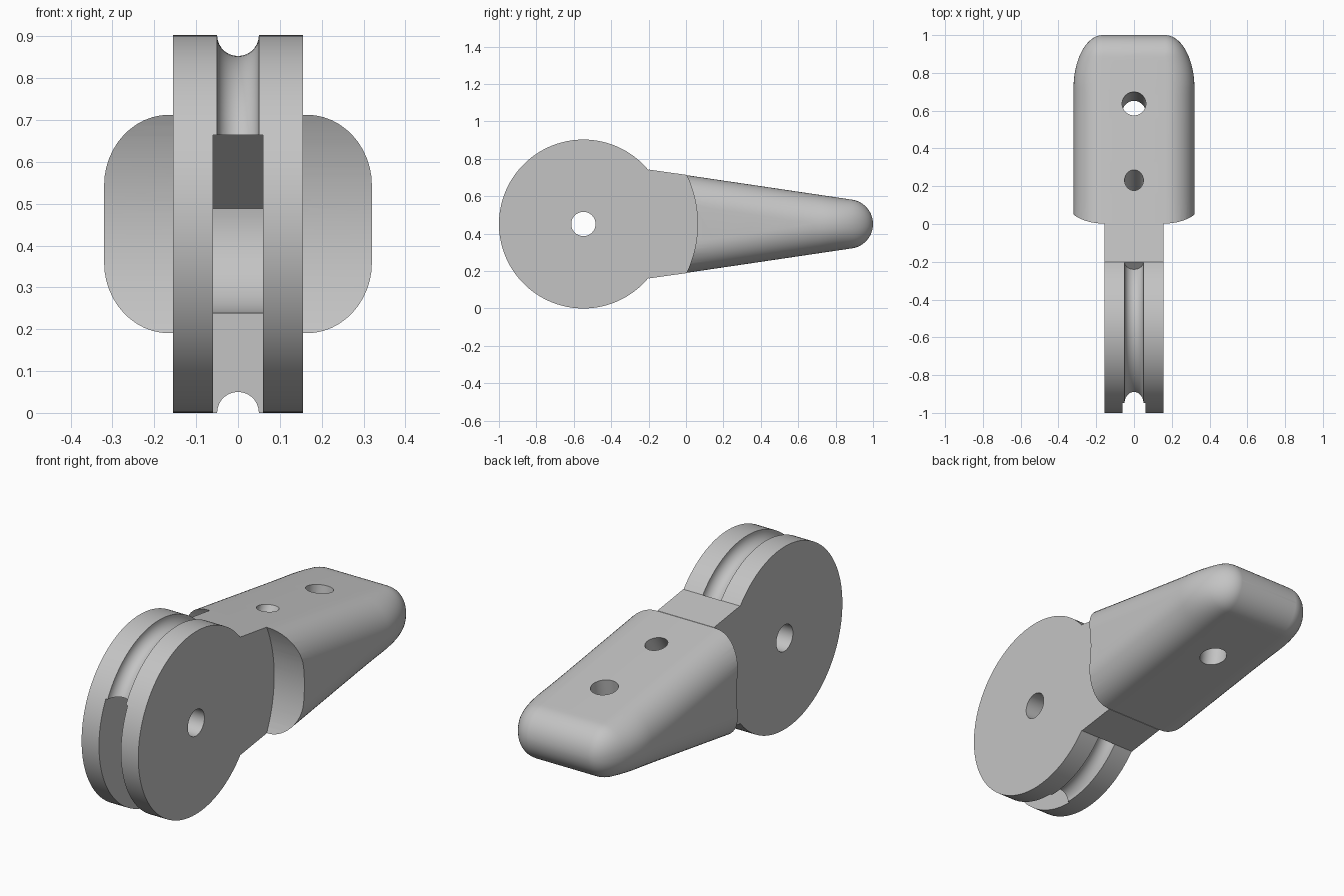
import bpy
import bmesh
from math import sin, cos, pi, radians, sqrt, atan2
from mathutils import Vector

if "Cube" in bpy.data.objects:
    bpy.data.objects.remove(bpy.data.objects["Cube"])

R = 0.4515                      # disc radius
PY, PZ = -1 + R, R              # pivot position
CLEAR = 0.61                    # radius of the scooped grip shoulder

grey = bpy.data.materials.new("plain_grey")
grey.use_nodes = True
grey.diffuse_color = (0.55, 0.55, 0.55, 1)
grey.node_tree.nodes["Principled BSDF"].inputs["Base Color"].default_value = (0.55, 0.55, 0.55, 1)


def loft(name, rings):
    """Skin a list of equal-length point rings and cap both ends."""
    bm = bmesh.new()
    rows = [[bm.verts.new(p) for p in ring] for ring in rings]
    n = len(rows[0])
    for a, b in zip(rows, rows[1:]):
        for i in range(n):
            j = (i + 1) % n
            bm.faces.new((a[i], a[j], b[j], b[i]))
    bm.faces.new(rows[0])
    bm.faces.new(rows[-1])
    bmesh.ops.recalc_face_normals(bm, faces=bm.faces)
    mesh = bpy.data.meshes.new(name)
    bm.to_mesh(mesh)
    bm.free()
    mesh.materials.append(grey)
    ob = bpy.data.objects.new(name, mesh)
    bpy.context.collection.objects.link(ob)
    return ob


def prism(name, outline, half):
    """Extrude a side (y, z) outline across x."""
    return loft(name, [[(x, y, z) for y, z in outline] for x in (-half, half)])


def arc(r, a0, a1, n):
    """Side-plane arc around the pivot, angles in radians."""
    steps = [a0 + (a1 - a0) * i / n for i in range(n + 1)]
    return [(PY + r * cos(a), PZ + r * sin(a)) for a in steps]


def drill(name, start, direction, r, depth):
    """Round cutter lying in the x = 0 plane, starting just above the surface."""
    d = Vector(direction).normalized()
    u = Vector((1, 0, 0))
    v = d.cross(u)
    s = Vector(start)
    ends = (s - d * 0.15, s + d * depth)
    return loft(name, [[e + (u * cos(t) + v * sin(t)) * r
                        for t in [2 * pi * i / 40 for i in range(40)]] for e in ends])


def cut(ob, cutter):
    cutter.hide_render = True
    mod = ob.modifiers.new("cut", "BOOLEAN")
    mod.operation = "DIFFERENCE"
    mod.solver = "EXACT"
    mod.object = cutter
    bpy.context.view_layer.objects.active = ob
    bpy.ops.object.modifier_apply(modifier=mod.name)
    bpy.data.objects.remove(cutter)


def half_height(y):
    """Tapered lever with a round nose."""
    nose = 0.1315
    if y < 0.888:
        return 0.2615 - 0.148 * y
    return sqrt(max(nose ** 2 - (y - 1 + nose) ** 2, 1e-6))


# Pivot head: disc outline running into the tapered neck
neck_a = atan2(half_height(-0.2), -0.2 - PY)
shoulder_a = atan2(half_height(0), -PY)
outline = arc(R, neck_a, 2 * pi - neck_a, 110)
outline += [(-0.2, PZ - half_height(-0.2))]
outline += arc(CLEAR, -shoulder_a, shoulder_a, 24)
outline += [(-0.2, PZ + half_height(-0.2))]
head = prism("pivot_head", outline, 0.155)

# Cable groove around the rim
rings = []
for i in range(111):
    a = neck_a + (2 * pi - 2 * neck_a) * i / 110
    ring = []
    for k in range(28):
        t = 2 * pi * k / 28
        r = R + 0.05 * sin(t)
        ring.append((0.05 * cos(t), PY + r * cos(a), PZ + r * sin(a)))
    rings.append(ring)
cut(head, loft("groove_cutter", rings))

# Pocket open to the front and below, with a rounded back wall
pocket = [(-1.1, -0.1), (PY, -0.1)]
pocket += arc(0.2125, -pi / 2, radians(10), 24)
pocket += [(PY, PZ + 0.2125), (-1.1, PZ + 0.2125)]
cut(head, prism("pocket_cutter", pocket, 0.06))

# Pivot hole
cut(head, prism("pivot_cutter", arc(0.065, 0, 2 * pi * 47 / 48, 47), 0.3))

# Grip: rounded-rectangle sections along y, full at the shoulder, round at the nose
FLAT = 0.165
stations = [-0.05, 0.15, 0.35, 0.55, 0.68]
stations += [0.72 + 0.168 * i / 8 for i in range(9)]
stations += [0.888 + 0.1119 * sin(pi / 2 * i / 12) for i in range(1, 13)]
sections = []
for y in stations:
    h = half_height(y)
    s = max(0, (y - 0.72) / 0.28)
    rx = 0.155 * sqrt(max(1 - s * s, 1e-4))
    rz = min(0.16, 0.97 * h)
    ring = []
    for q, (sx, sz) in enumerate(((1, 1), (-1, 1), (-1, -1), (1, -1))):
        for k in range(13):
            t = (q + k / 12) * pi / 2
            ring.append((sx * FLAT + rx * cos(t), y, PZ + sz * (h - rz) + rz * sin(t)))
    sections.append(ring)
grip = loft("grip", sections)
cut(grip, prism("shoulder_cutter", arc(CLEAR, 0, 2 * pi * 143 / 144, 143), 0.5))

# Through hole square to the top face, and a slanted blind hole
cut(grip, drill("through_cutter", (0, 0.637, PZ + half_height(0.637)),
                (0, -0.147, -1), 0.063, 0.6))
cut(grip, drill("blind_cutter", (0, 0.232, PZ + half_height(0.232)),
                (0, -0.55, -0.83), 0.05, 0.3))

# Smooth shading with crisp edges
for ob in (head, grip):
    bpy.ops.object.select_all(action="DESELECT")
    ob.select_set(True)
    bpy.context.view_layer.objects.active = ob
    bpy.ops.object.shade_smooth_by_angle(angle=radians(30))
